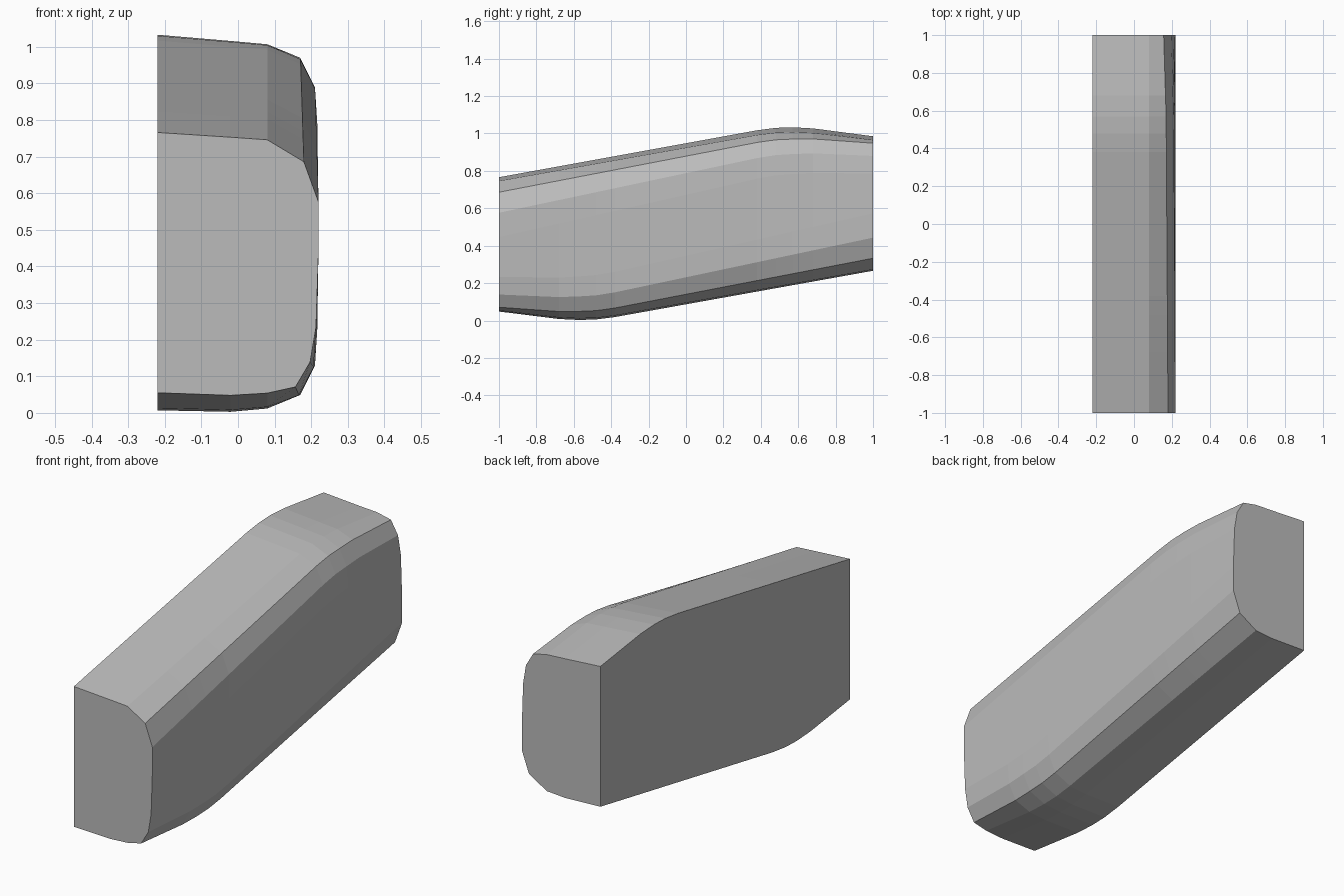
import bpy
import bmesh

cube = bpy.data.objects.get("Cube")
if cube:
    bpy.data.objects.remove(cube, do_unlink=True)

# Edge sections: (x, depth below the wall edge) for ramp end, crest and nose end
RAMP = [(-.22, 0), (-.02, .013), (.08, .02), (.18, .08), (.22, .19)]
CREST = [(-.22, 0), (-.02, .017), (.08, .026), (.17, .063), (.21, .143)]
NOSE = [(-.22, 0), (-.02, .014), (.08, .02), (.157, .037), (.197, .105)]
SHOULDER = [(.22, .32), (.217, .25), (.213, .2)]
SECTIONS = [edge + [s] for edge, s in zip((RAMP, CREST, NOSE), SHOULDER)]

# Wall edge height along the length: straight ramp, rounded crest, short fall
HEIGHTS = [(-1, .766), (.38, 1.017), (.48, 1.03), (.57, 1.033), (.68, 1.027), (1, .985)]
CREST_Y = .57
DROP = 1.04  # turning the upper edge over gives the lower edge


def mix(a, b, t):
    return a + (b - a) * t


def wall_height(y):
    for (y0, z0), (y1, z1) in zip(HEIGHTS, HEIGHTS[1:]):
        if y <= y1:
            return mix(z0, z1, (y - y0) / (y1 - y0))
    return HEIGHTS[-1][1]


def edge_points(y, lower):
    """Half section at y, from the flat wall out to the bulging side."""
    s = -y if lower else y
    if s < CREST_Y:
        a, b, t = SECTIONS[0], SECTIONS[1], (s + 1) / (CREST_Y + 1)
    else:
        a, b, t = SECTIONS[1], SECTIONS[2], (s - CREST_Y) / (1 - CREST_Y)
    points = []
    for (xa, da), (xb, db) in zip(a, b):
        x, depth = mix(xa, xb, t), mix(da, db, t)
        if lower:
            # The underside is flatter across its width
            depth -= .021 * min(1, (x + .22) / .2)
        z = wall_height(s) - depth
        points.append((x, y, DROP - z if lower else z))
    return points


# Body lofted through the sections
stations = sorted({y for y, _ in HEIGHTS} | {-y for y, _ in HEIGHTS})
bm = bmesh.new()
rings = []
for y in stations:
    loop = edge_points(y, False) + edge_points(y, True)[::-1]
    rings.append([bm.verts.new(p) for p in loop])
for r0, r1 in zip(rings, rings[1:]):
    for i in range(len(r0)):
        j = (i + 1) % len(r0)
        bm.faces.new((r0[i], r0[j], r1[j], r1[i]))
bm.faces.new(rings[0])
bm.faces.new(rings[-1][::-1])
bmesh.ops.recalc_face_normals(bm, faces=bm.faces)

mesh = bpy.data.meshes.new("padded_armrest")
bm.to_mesh(mesh)
bm.free()
body = bpy.data.objects.new("padded_armrest", mesh)
bpy.context.collection.objects.link(body)

# Plain grey finish
grey = bpy.data.materials.new("plain_grey")
grey.use_nodes = True
colour = (.5, .5, .5, 1)
grey.diffuse_color = colour
grey.node_tree.nodes["Principled BSDF"].inputs["Base Color"].default_value = colour
mesh.materials.append(grey)
